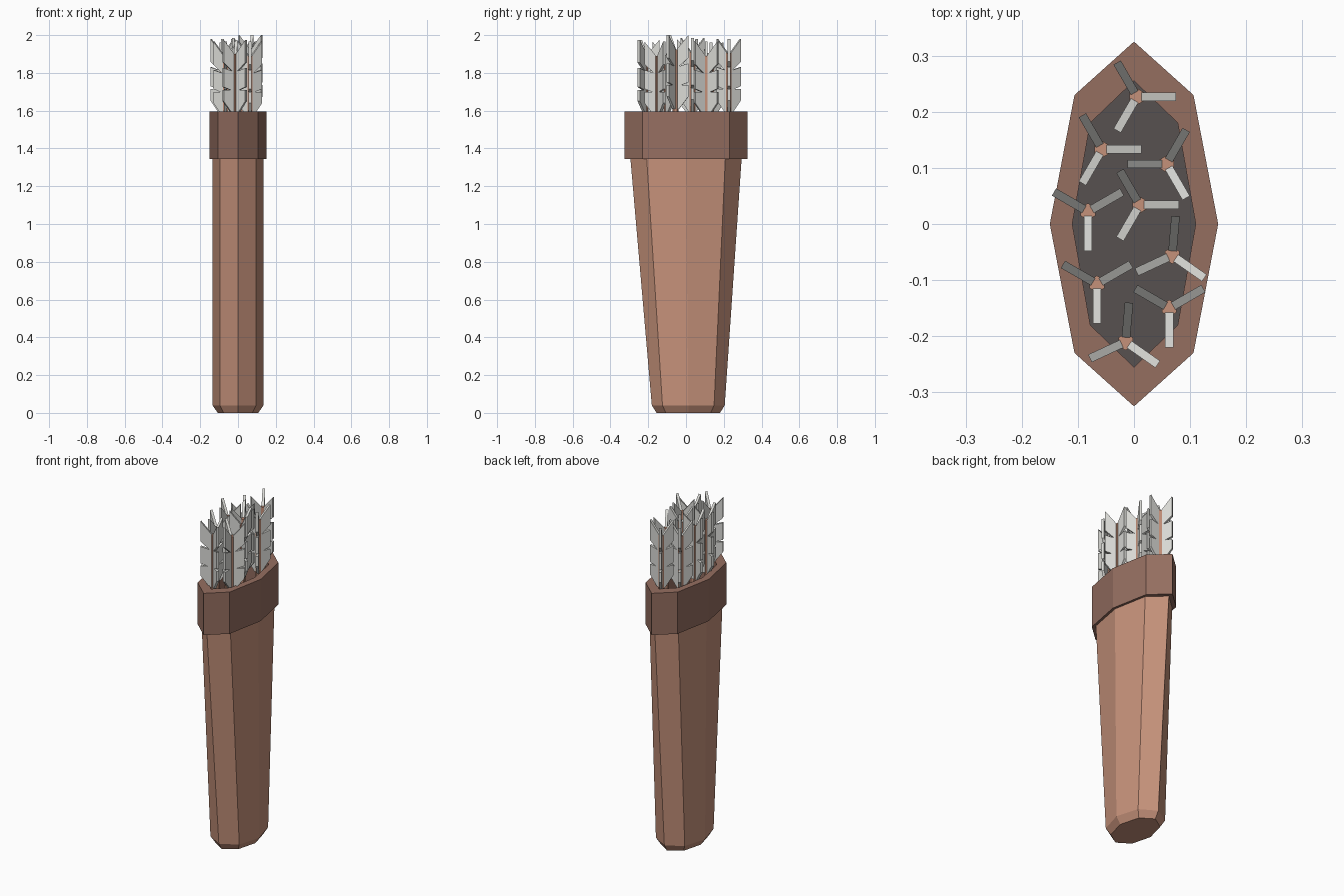
import bpy
import bmesh
from math import cos, sin, pi, radians
from mathutils import Matrix

cube = bpy.data.objects.get("Cube")
if cube:
    bpy.data.objects.remove(cube, do_unlink=True)


def material(name, rgb):
    m = bpy.data.materials.new(name)
    m.use_nodes = True
    m.diffuse_color = (*rgb, 1)
    m.node_tree.nodes["Principled BSDF"].inputs["Base Color"].default_value = (*rgb, 1)
    return m


LEATHER = material("tan leather", (0.56, 0.285, 0.195))
DARK_LEATHER = material("dark leather", (0.30, 0.157, 0.118))
LINING = material("dark lining", (0.095, 0.082, 0.08))
FEATHER = material("pale feather", (0.70, 0.70, 0.67))


def finish(bm, name, *mats):
    bmesh.ops.recalc_face_normals(bm, faces=bm.faces)
    mesh = bpy.data.meshes.new(name)
    bm.to_mesh(mesh)
    bm.free()
    for m in mats:
        mesh.materials.append(m)
    return mesh


def place(name, mesh, location=(0, 0, 0), turn=0):
    ob = bpy.data.objects.new(name, mesh)
    ob.location = location
    ob.rotation_euler.z = turn
    bpy.context.collection.objects.link(ob)
    return ob


def loft(rings, sides=8):
    """Skin elliptical rings given as (radius x, radius y, centre y, z)."""
    bm = bmesh.new()
    loops = [[bm.verts.new((rx * cos(2 * pi * i / sides),
                            cy + ry * sin(2 * pi * i / sides), z))
              for i in range(sides)] for rx, ry, cy, z in rings]
    for a, b in zip(loops, loops[1:]):
        for i in range(sides):
            j = (i + 1) % sides
            bm.faces.new((a[i], a[j], b[j], b[i]))
    bm.faces.new(loops[0])
    bm.faces.new(loops[-1])
    return bm


# Tapered body with a chamfered foot
body = loft([(0.107, 0.168, 0.012, 0), (0.135, 0.193, 0.012, 0.04),
             (0.135, 0.295, 0, 1.355)])
place("quiver_body", finish(body, "quiver_body", LEATHER))

# Thick collar with a recessed opening and dark floor
collar = loft([(0.15, 0.325, 0, 1.345), (0.15, 0.325, 0, 1.595),
               (0.11, 0.255, 0, 1.595), (0.11, 0.255, 0, 1.365)])
collar.faces.ensure_lookup_table()
collar.faces[-1].material_index = 1
place("quiver_collar", finish(collar, "quiver_collar", DARK_LEATHER, LINING))

# Hexagonal arrow shaft, hanging from the feather tip height
shaft = loft([(0.015, 0.015, 0, -0.61), (0.015, 0.015, 0, -0.075)], sides=6)
bmesh.ops.rotate(shaft, verts=shaft.verts, matrix=Matrix.Rotation(pi / 6, 3, "Z"))
shaft_mesh = finish(shaft, "arrow_shaft", LEATHER)

# Three notched vanes spaced around the shaft
VANE = [(0.008, -0.39), (0.02, -0.39), (0.07, -0.325), (0.07, -0.265),
        (0.03, -0.265), (0.07, -0.25), (0.07, -0.15), (0.02, -0.165),
        (0.07, -0.12), (0.07, 0), (0.008, -0.075)]
vanes = bmesh.new()
for k in range(3):
    face = vanes.faces.new([vanes.verts.new((r, -0.0075, z)) for r, z in VANE])
    side = bmesh.ops.extrude_face_region(vanes, geom=[face], use_keep_orig=True)
    new = [v for v in side["geom"] if isinstance(v, bmesh.types.BMVert)]
    bmesh.ops.translate(vanes, verts=new, vec=(0, 0.015, 0))
    bmesh.ops.rotate(vanes, verts=list(face.verts) + new,
                     matrix=Matrix.Rotation(k * 2 * pi / 3, 3, "Z"))
vane_mesh = finish(vanes, "arrow_feathers", FEATHER)

# Arrows: x, y, tip height, turn in degrees
ARROWS = [(0.005, 0.227, 1.98, 0), (-0.057, 0.133, 1.96, 0),
          (0.058, 0.107, 1.965, 60), (-0.082, 0.022, 1.98, 30),
          (0.01, 0.034, 1.985, 0), (0.068, -0.056, 2.0, 85),
          (-0.066, -0.107, 1.965, 30), (0.063, -0.15, 1.965, 30),
          (-0.015, -0.21, 1.975, 85)]
for n, (x, y, z, turn) in enumerate(ARROWS, 1):
    place(f"arrow_shaft_{n}", shaft_mesh, (x, y, z))
    place(f"arrow_feathers_{n}", vane_mesh, (x, y, z), radians(turn))
